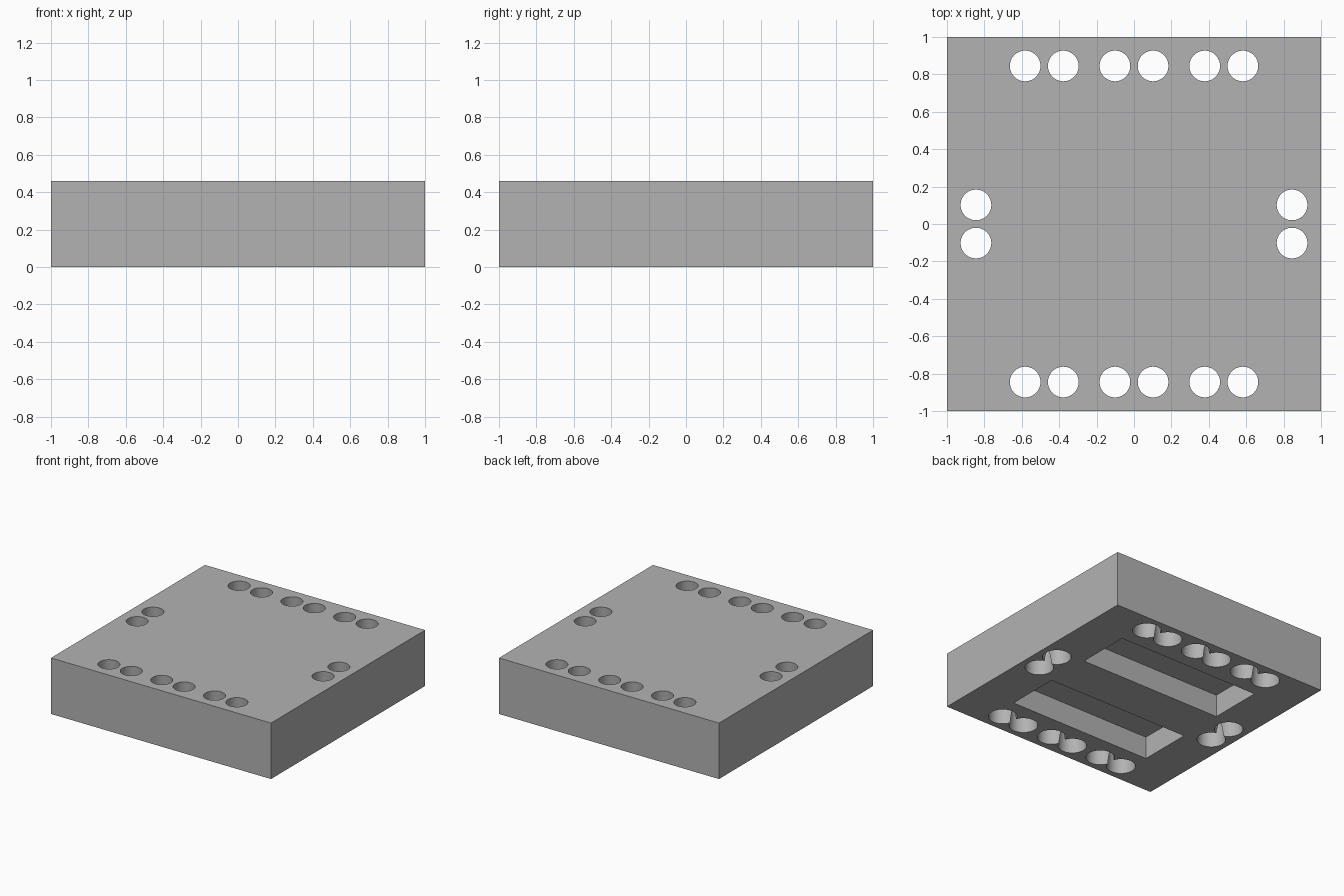
import bpy
import math

HEIGHT = 0.46
HOLE_TOP, HOLE_BOTTOM = 0.082, 0.108   # tapered hole radii
EDGE, GAP, PITCH = 0.845, 0.102, 0.48  # hole row offset, half pair spacing, pair spacing

cube = bpy.data.objects.get("Cube")
if cube:
    bpy.data.objects.remove(cube, do_unlink=True)

# Single material
grey = bpy.data.materials.new("plain grey")
grey.use_nodes = True
colour = (0.45, 0.45, 0.45, 1)
grey.diffuse_color = colour
grey.node_tree.nodes["Principled BSDF"].inputs["Base Color"].default_value = colour


def box(name, size, centre):
    bpy.ops.mesh.primitive_cube_add(size=1, location=centre)
    ob = bpy.context.object
    ob.name = name
    ob.scale = size
    bpy.ops.object.transform_apply(location=True, rotation=False, scale=True)
    ob.data.materials.append(grey)
    return ob


def tapered_hole(x, y):
    # The taper runs on past both faces so the cut is clean
    over = 0.05
    slope = (HOLE_BOTTOM - HOLE_TOP) / HEIGHT
    bpy.ops.mesh.primitive_cone_add(
        vertices=64, radius1=HOLE_BOTTOM + slope * over,
        radius2=HOLE_TOP - slope * over, depth=HEIGHT + 2 * over,
        location=(x, y, HEIGHT / 2))
    ob = bpy.context.object
    ob.name = "hole_cutter"
    ob.data.materials.append(grey)
    return ob


def cut(target, cutter):
    cutter.hide_render = True
    bpy.context.view_layer.objects.active = target
    mod = target.modifiers.new("cut", "BOOLEAN")
    mod.operation = "DIFFERENCE"
    mod.solver = "EXACT"
    mod.object = cutter
    bpy.ops.object.modifier_apply(modifier=mod.name)
    bpy.data.objects.remove(cutter, do_unlink=True)


# Main slab
block = box("block", (2, 2, HEIGHT), (0, 0, HEIGHT / 2))

# Two long pockets in the underside
depth, near, far = 0.185, 0.19, 0.635
for side in (-1, 1):
    cut(block, box("pocket_cutter", (1.3, far - near, 2 * depth),
                   (0, side * (near + far) / 2, 0)))

# Paired through holes: three pairs front and back, one pair on each side
for side in (-1, 1):
    for offset in (-GAP, GAP):
        for pair in (-PITCH, 0, PITCH):
            cut(block, tapered_hole(pair + offset, side * EDGE))
        cut(block, tapered_hole(side * EDGE, offset))

# Smooth hole walls, sharp edges elsewhere
bpy.ops.object.select_all(action="DESELECT")
block.select_set(True)
bpy.context.view_layer.objects.active = block
bpy.ops.object.shade_smooth_by_angle(angle=math.radians(30))
